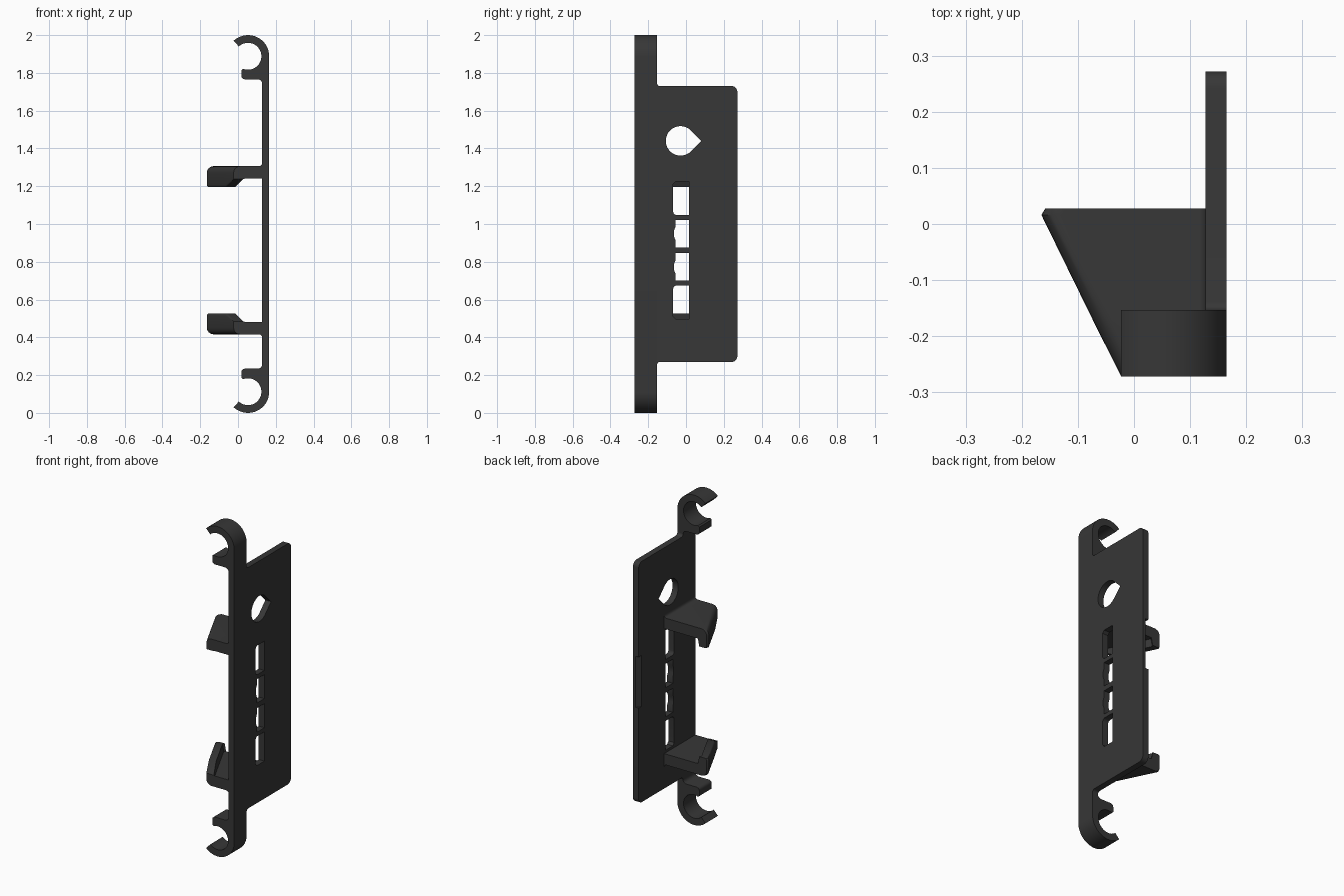
import bpy, bmesh, math

if "Cube" in bpy.data.objects:
    bpy.data.objects.remove(bpy.data.objects["Cube"])

mat = bpy.data.materials.new("charcoal plastic")
mat.diffuse_color = (0.038, 0.038, 0.038, 1)
mat.use_nodes = True
mat.node_tree.nodes["Principled BSDF"].inputs["Base Color"].default_value = mat.diffuse_color


def loft(name, rings):
    """Closed solid through rings that have equal point counts."""
    bm = bmesh.new()
    vs = [[bm.verts.new(p) for p in r] for r in rings]
    n = len(rings[0])
    for a, b in zip(vs, vs[1:]):
        for i in range(n):
            j = (i + 1) % n
            bm.faces.new((a[i], a[j], b[j], b[i]))
    bm.faces.new(vs[0][::-1])
    bm.faces.new(vs[-1])
    bmesh.ops.recalc_face_normals(bm, faces=bm.faces)
    me = bpy.data.meshes.new(name)
    bm.to_mesh(me)
    bm.free()
    ob = bpy.data.objects.new(name, me)
    bpy.context.collection.objects.link(ob)
    me.materials.append(mat)
    return ob


def along_x(name, yz, x0, x1):
    return loft(name, [[(x, y, z) for y, z in yz] for x in (x0, x1)])


def arc(cx, cz, r, a0, a1, n):
    return [(cx + r * math.cos(math.radians(a0 + (a1 - a0) * i / n)),
             cz + r * math.sin(math.radians(a0 + (a1 - a0) * i / n)))
            for i in range(n + 1)]


def smooth(ob):
    bpy.ops.object.select_all(action='DESELECT')
    ob.select_set(True)
    bpy.context.view_layer.objects.active = ob
    bpy.ops.object.shade_smooth_by_angle(angle=math.radians(30))


X0, X1 = 0.127, 0.165

# Front strip with an open round clip at each end
half = arc(0.053, 1.888, 0.112, 0, 133, 20)
half += arc(0.053, 1.888, 0.071, 133, -112, 32)
half += [(0.018, 1.815)]
half += arc(0.036, 1.784, 0.018, 180, 270, 5)
half += arc(0.105, 1.744, 0.022, 90, 0, 5)
lower = [(x, 2 - z) for x, z in reversed(half)]
profile = half + lower
strip = loft("clip_strip", [[(x, y, z) for x, z in profile] for y in (-0.272, -0.153)])
smooth(strip)

# Main plate, with rounded back corners and small fillets at the strip
top = arc(-0.138, 1.745, 0.015, 180, 270, 4) + arc(0.242, 1.70, 0.03, 90, 0, 6)
outline = top + [(y, 2 - z) for y, z in reversed(top)]
plate = along_x("main_plate", outline, X0, X1)

# Openings: teardrop hole, two outer slots, two inner slots with wavy edges
teardrop = arc(-0.029, 1.44, 0.078, 45, 315, 32) + [(0.081, 1.44)]
outer = [(0.017, 1.225), (-0.055, 1.225), (-0.068, 1.21)]
outer += arc(-0.048, 1.067, 0.02, 180, 270, 5) + [(0.017, 1.047)]
inner = [(0.017, 1.022), (-0.056, 1.022), (-0.056, 0.985), (-0.064, 0.965),
         (-0.064, 0.935), (-0.056, 0.915), (-0.056, 0.876), (0.017, 0.876)]
MID = 0.861
flip = lambda pts: [(y, 2 * MID - z) for y, z in pts]
cutters = [along_x("cutter", s, 0.0, 0.3)
           for s in (teardrop, outer, inner, flip(outer), flip(inner))]

# Finger notch in the back edge
cutters.append(loft("notch_cutter", [
    [(0.10, 0.235, z), (0.127, 0.245, z), (0.148, 0.272, z), (0.148, 0.30, z), (0.10, 0.30, z)]
    for z in (0.85, 1.16)]))
for c in cutters:
    c.hide_render = True
    m = plate.modifiers.new("cut", 'BOOLEAN')
    m.operation = 'DIFFERENCE'
    m.solver = 'EXACT'
    m.object = c
bpy.ops.object.select_all(action='DESELECT')
plate.select_set(True)
bpy.context.view_layer.objects.active = plate
for m in list(plate.modifiers):
    bpy.ops.object.modifier_apply(modifier=m.name)
for c in cutters:
    bpy.data.objects.remove(c)
smooth(plate)


# Brackets: slab with a slanted outer edge and a lip that tapers to the front
def section(y, xs, low):
    t, ztop, zbot = 0.05, 1.306, 1.24
    r = min(0.012, (zbot - low) * 0.3)
    pts = arc(xs + 0.035, ztop - 0.035, 0.035, 90, 180, 6)
    pts += arc(xs + r, low + r, r, 180, 270, 3)
    pts += [(xs + t, low), (xs + t + 0.008, zbot), (X0 + 0.002, zbot), (X0 + 0.002, ztop + 0.015)]
    pts += arc(X0 - 0.015, ztop + 0.015, 0.015, 0, -90, 4)
    return [(x, y, z) for x, z in pts]


rings = [section(-0.271, -0.023, 1.237), section(-0.186, -0.066, 1.195),
         section(0.016, -0.165, 1.195), section(0.028, -0.158, 1.195)]
smooth(loft("upper_bracket", rings))
smooth(loft("lower_bracket", [[(x, y, 2 * MID - z) for x, y, z in r] for r in rings]))
